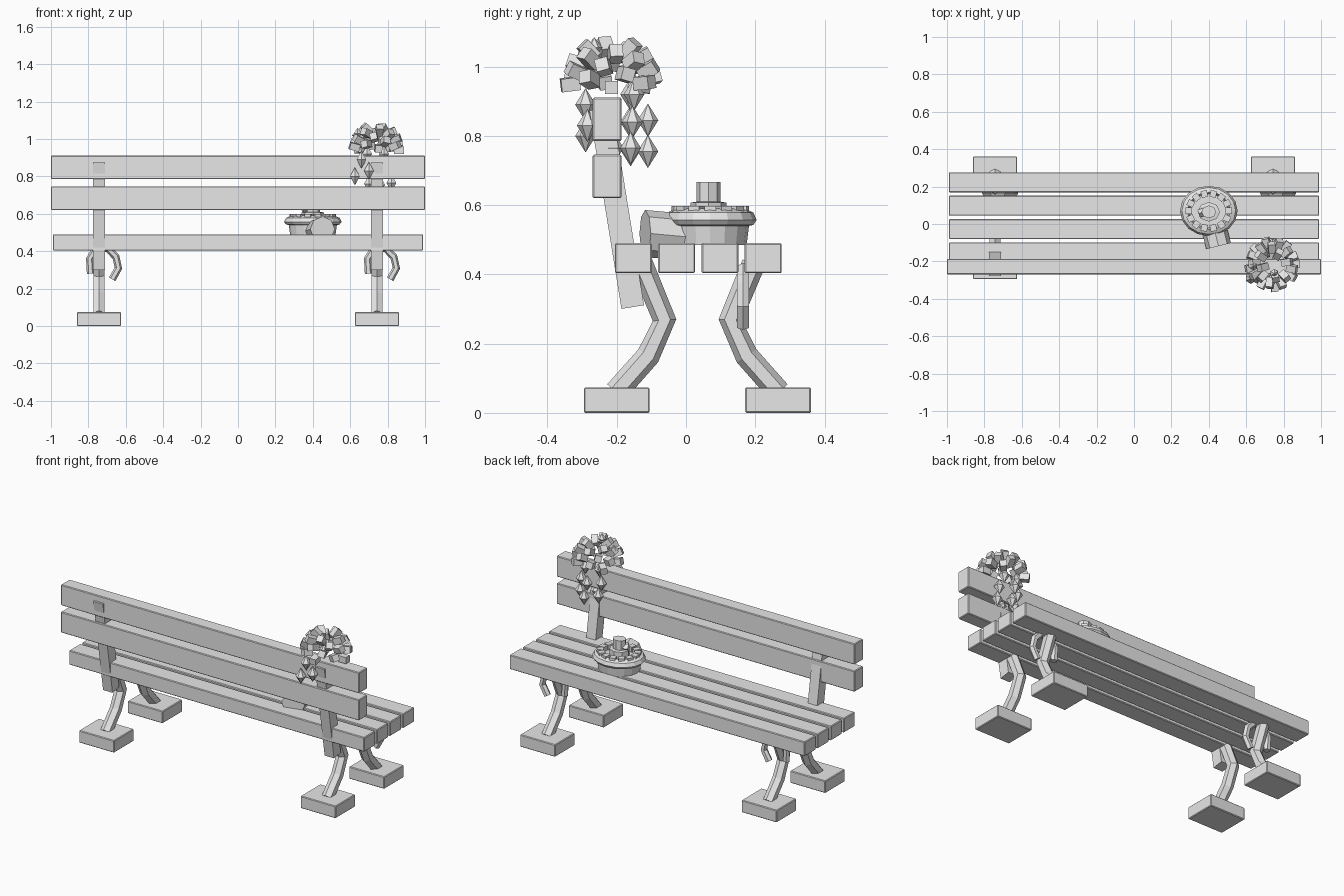
import bpy, bmesh, math
from mathutils import Vector, Matrix, Euler

if "Cube" in bpy.data.objects:
    bpy.data.objects.remove(bpy.data.objects["Cube"])

GREY = (0.8, 0.8, 0.8, 1)
mat = bpy.data.materials.new("plain_grey")
mat.use_nodes = True
mat.diffuse_color = GREY
mat.node_tree.nodes["Principled BSDF"].inputs["Base Color"].default_value = GREY


def finish(name, bm):
    bmesh.ops.recalc_face_normals(bm, faces=bm.faces)
    mesh = bpy.data.meshes.new(name)
    bm.to_mesh(mesh)
    bm.free()
    mesh.materials.append(mat)
    obj = bpy.data.objects.new(name, mesh)
    bpy.context.collection.objects.link(obj)
    return obj


def add_box(bm, centre, size, rot=(0, 0, 0)):
    m = Matrix.LocRotScale(Vector(centre), Euler(rot), Vector(size))
    bmesh.ops.create_cube(bm, size=1, matrix=m)


def box(name, centre, size, rot=(0, 0, 0), bevel=0.004):
    bm = bmesh.new()
    add_box(bm, centre, size, rot)
    obj = finish(name, bm)
    if bevel:
        mod = obj.modifiers.new("soft_edge", 'BEVEL')
        mod.width, mod.segments = bevel, 1
    return obj


def tube(name, path, radius, sides, normal):
    """Sweep a polygon along a path lying in the plane with the given normal."""
    bm = bmesh.new()
    pts, normal, rings = [Vector(p) for p in path], Vector(normal), []
    for i, p in enumerate(pts):
        t = (pts[min(i + 1, len(pts) - 1)] - pts[max(i - 1, 0)]).normalized()
        side = t.cross(normal)
        angles = [math.tau * k / sides for k in range(sides)]
        rings.append([bm.verts.new(p + radius * (math.cos(a) * side + math.sin(a) * normal))
                      for a in angles])
    for a, b in zip(rings, rings[1:]):
        for k in range(sides):
            j = (k + 1) % sides
            bm.faces.new((a[k], a[j], b[j], b[k]))
    bm.faces.new(rings[0])
    bm.faces.new(rings[-1])
    return finish(name, bm)


def lathe(name, profile, sides, centre, stretch):
    """Turn an open (radius, height) profile and cap both ends."""
    bm = bmesh.new()
    rings = [[bm.verts.new((centre[0] + stretch * r * math.cos(math.tau * k / sides),
                            centre[1] + r * math.sin(math.tau * k / sides), z))
              for k in range(sides)] for r, z in profile]
    for a, b in zip(rings, rings[1:]):
        for k in range(sides):
            j = (k + 1) % sides
            bm.faces.new((a[k], a[j], b[j], b[k]))
    bm.faces.new(rings[0])
    bm.faces.new(rings[-1])
    return finish(name, bm)


# Seat and backrest planks
for i in range(4):
    box(f"seat_plank_{i + 1}", (0, -0.152 + i * 0.125, 0.447), (1.98, 0.107, 0.087))
for label, z in (("lower", 0.683), ("upper", 0.848)):
    box(f"{label}_back_plank", (0, -0.228, z), (2, 0.083, 0.126))

# Supports at each end: leaning post, bent legs, foot blocks, hooked scroll
LEG = [(0.097, 0.43), (0.03, 0.268), (0.077, 0.165), (0.17, 0.06)]
MID_Y = 0.033
HOOK = [(-0.045, 0.28), (-0.05, 0.36), (-0.015, 0.415), (0.045, 0.415),
        (0.09, 0.37), (0.104, 0.31), (0.07, 0.25)]
for side, x in (("right", -0.743), ("left", 0.743)):
    box(f"{side}_back_post", (x, -0.2, 0.592), (0.063, 0.066, 0.58), (0.16, 0, 0), 0)
    for label, s in (("front", 1), ("back", -1)):
        # The legs knee inwards and spread out again to the feet
        path = [(x, MID_Y + s * (d + 0.065), z) for d, z in LEG]
        tube(f"{side}_{label}_leg", path, 0.034, 6, (1, 0, 0))
        box(f"{side}_{label}_foot", (x, MID_Y + s * 0.233, 0.037), (0.236, 0.19, 0.074))
    tube(f"{side}_scroll", [(x + d, 0.165, z) for d, z in HOOK], 0.02, 6, (0, 1, 0))

# Round dish with a flared rim
DX, DY = 0.4, 0.07
lathe("dish", [(0.105, 0.485), (0.112, 0.54), (0.125, 0.543), (0.134, 0.557),
               (0.125, 0.578), (0.1, 0.59), (0.09, 0.568)], 16, (DX, DY), 1.15)

# Ring of small blocks on the rim
bm = bmesh.new()
for k in range(14):
    a = math.tau * k / 14
    add_box(bm, (DX + 0.107 * math.cos(a), DY + 0.093 * math.sin(a), 0.583),
            (0.036, 0.034, 0.03), (0, 0, a))
finish("rim_blocks", bm)

# Central knob, small tilted cube beside it
lathe("knob", [(0.052, 0.56), (0.052, 0.607), (0.034, 0.61), (0.034, 0.667)],
      8, (DX, DY - 0.005), 1.15)
box("knob_cube", (DX - 0.04, DY - 0.01, 0.622), (0.03, 0.03, 0.03), (0.78, 0, 0.3), 0)

# Stubby drum on the back of the dish
tube("drum", [(0.452, -0.118, 0.518), (0.425, -0.01, 0.508)], 0.068, 8, (0, 0, 1))

# Flower head: blocks scattered outwards over a dome
PX, PY, PZ = 0.74, -0.215, 0.94
bm = bmesh.new()
COUNT = 26
for k in range(COUNT):
    up = k / (COUNT - 1)
    a = k * 2.4
    r = 0.12 * math.sqrt(1 - 0.8 * up * up)
    d = Vector((math.cos(a) * r, math.sin(a) * r, 0.115 * up))
    add_box(bm, Vector((PX, PY, PZ)) + d, (0.054, 0.038, 0.038),
            (0.3 * math.sin(k * 3), -0.7 * up + 0.2 * math.sin(k), a))
finish("flower_blocks", bm)

# Hanging buds, each a tall eight-sided diamond
BUDS = [(0.66, -0.29, 0.89), (0.625, -0.29, 0.80), (0.70, -0.285, 0.83),
        (0.75, -0.21, 0.765), (0.68, -0.16, 0.84), (0.70, -0.16, 0.76),
        (0.74, -0.11, 0.845), (0.76, -0.11, 0.755), (0.81, -0.155, 0.84),
        (0.82, -0.16, 0.765), (0.69, -0.16, 0.92), (0.78, -0.15, 0.92),
        (0.75, -0.265, 1.055), (0.64, -0.225, 1.03)]
bm = bmesh.new()
for n, p in enumerate(BUDS):
    size = 0.03 if n < 12 else 0.024
    for flip in (1, -1):
        half = 0.048 if n < 12 else 0.03
        m = Matrix.Translation(Vector(p) + Vector((0, 0, flip * half / 2)))
        if flip < 0:
            m = m @ Matrix.Rotation(math.pi, 4, 'X')
        bmesh.ops.create_cone(bm, cap_ends=False, segments=6, radius1=size,
                              radius2=0, depth=half, matrix=m)
bmesh.ops.remove_doubles(bm, verts=bm.verts, dist=0.0005)
finish("hanging_buds", bm)
